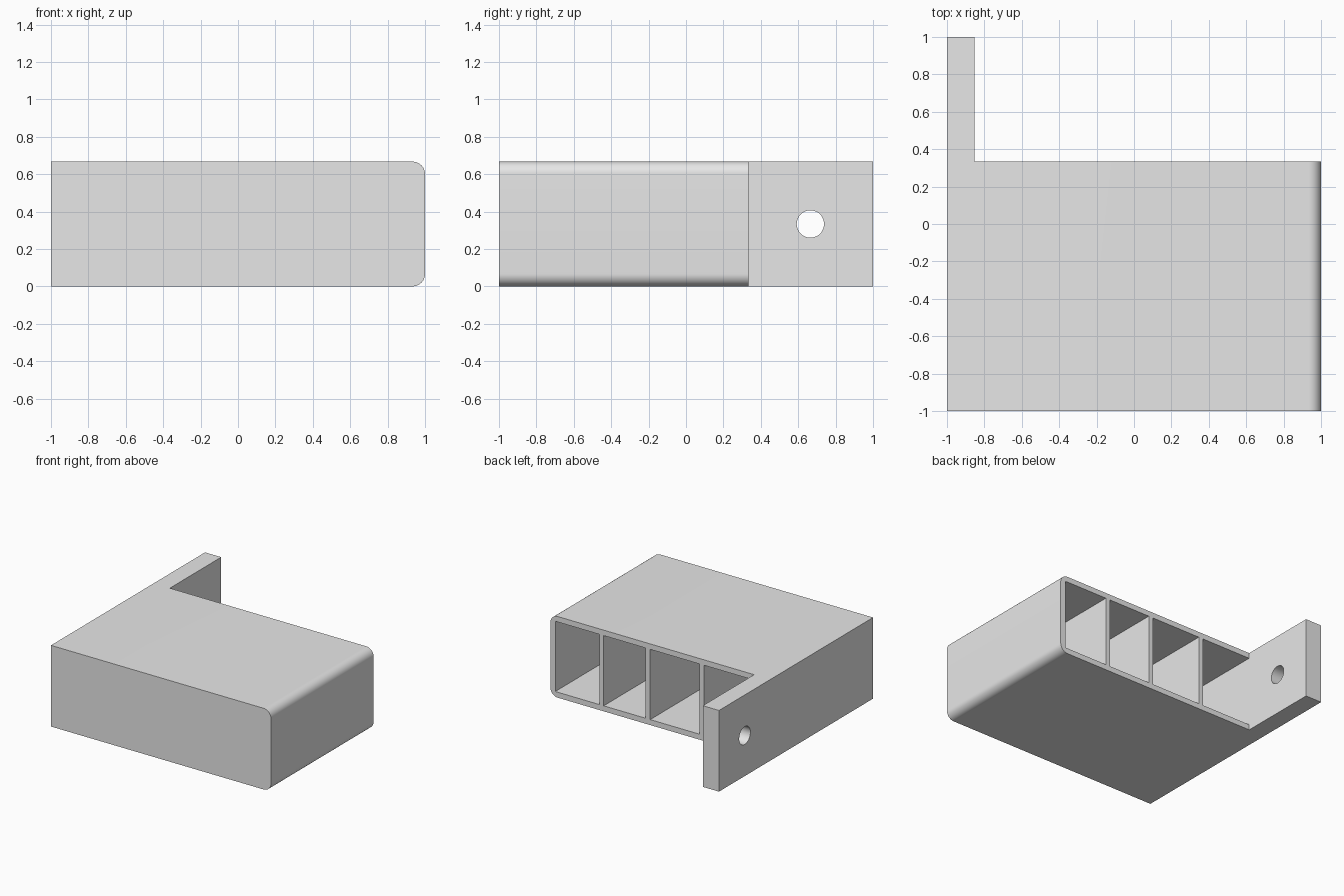
import bpy, bmesh
from math import sin, cos, pi, radians
from mathutils import Matrix

if "Cube" in bpy.data.objects:
    bpy.data.objects.remove(bpy.data.objects["Cube"], do_unlink=True)

HEIGHT, RADIUS, WALL = 0.667, 0.067, 0.045
BODY_BACK, PLATE_FACE = 0.333, -0.853

grey = bpy.data.materials.new("plain grey")
grey.use_nodes = True
colour = (0.8, 0.8, 0.8, 1)
grey.diffuse_color = colour
grey.node_tree.nodes["Principled BSDF"].inputs["Base Color"].default_value = colour


def finish(name, bm):
    bmesh.ops.recalc_face_normals(bm, faces=bm.faces[:])
    mesh = bpy.data.meshes.new(name)
    bm.to_mesh(mesh)
    bm.free()
    mesh.materials.append(grey)
    obj = bpy.data.objects.new(name, mesh)
    bpy.context.collection.objects.link(obj)
    return obj


def box(name, low, high):
    bm = bmesh.new()
    bmesh.ops.create_cube(bm, size=1)
    for v in bm.verts:
        v.co = [a if c < 0 else b for a, b, c in zip(low, high, v.co)]
    return finish(name, bm)


# Housing block: profile with two rounded corners, extruded front to back
bm = bmesh.new()
profile = [(-1, HEIGHT), (-1, 0)]
for z, start in ((RADIUS, -pi / 2), (HEIGHT - RADIUS, 0)):
    for i in range(13):
        a = start + i * pi / 24
        profile.append((1 - RADIUS + RADIUS * cos(a), z + RADIUS * sin(a)))
face = bm.faces.new([bm.verts.new((x, -1, z)) for x, z in profile])
extruded = bmesh.ops.extrude_face_region(bm, geom=[face])["geom"]
bmesh.ops.translate(bm, vec=(0, 2, 0),
                    verts=[g for g in extruded if isinstance(g, bmesh.types.BMVert)])
housing = finish("housing", bm)

# Notch that leaves the mounting plate standing behind the housing
cutters = [box("notch_cutter", (PLATE_FACE, BODY_BACK, -0.2), (1.2, 1.2, 1))]

# Four compartments open at the back
for left, right in ((0.955, 0.555), (0.515, 0.134), (0.092, -0.358), (-0.397, PLATE_FACE)):
    cutters.append(box("compartment_cutter", (right, -1 + WALL, WALL),
                       (left, BODY_BACK + 0.1, HEIGHT - WALL)))

# Screw hole through the mounting plate
bm = bmesh.new()
bmesh.ops.create_cone(bm, cap_ends=True, segments=48, radius1=0.073, radius2=0.073, depth=0.5,
                      matrix=Matrix.Translation((-0.92, 0.665, HEIGHT / 2))
                      @ Matrix.Rotation(pi / 2, 4, 'Y'))
cutters.append(finish("hole_cutter", bm))

bpy.ops.object.select_all(action='DESELECT')
bpy.context.view_layer.objects.active = housing
housing.select_set(True)
for cutter in cutters:
    cut = housing.modifiers.new("cut", 'BOOLEAN')
    cut.operation = 'DIFFERENCE'
    cut.solver = 'EXACT'
    cut.object = cutter
    bpy.ops.object.modifier_apply(modifier=cut.name)
    bpy.data.objects.remove(cutter, do_unlink=True)

bpy.ops.object.shade_smooth_by_angle(angle=radians(30))
